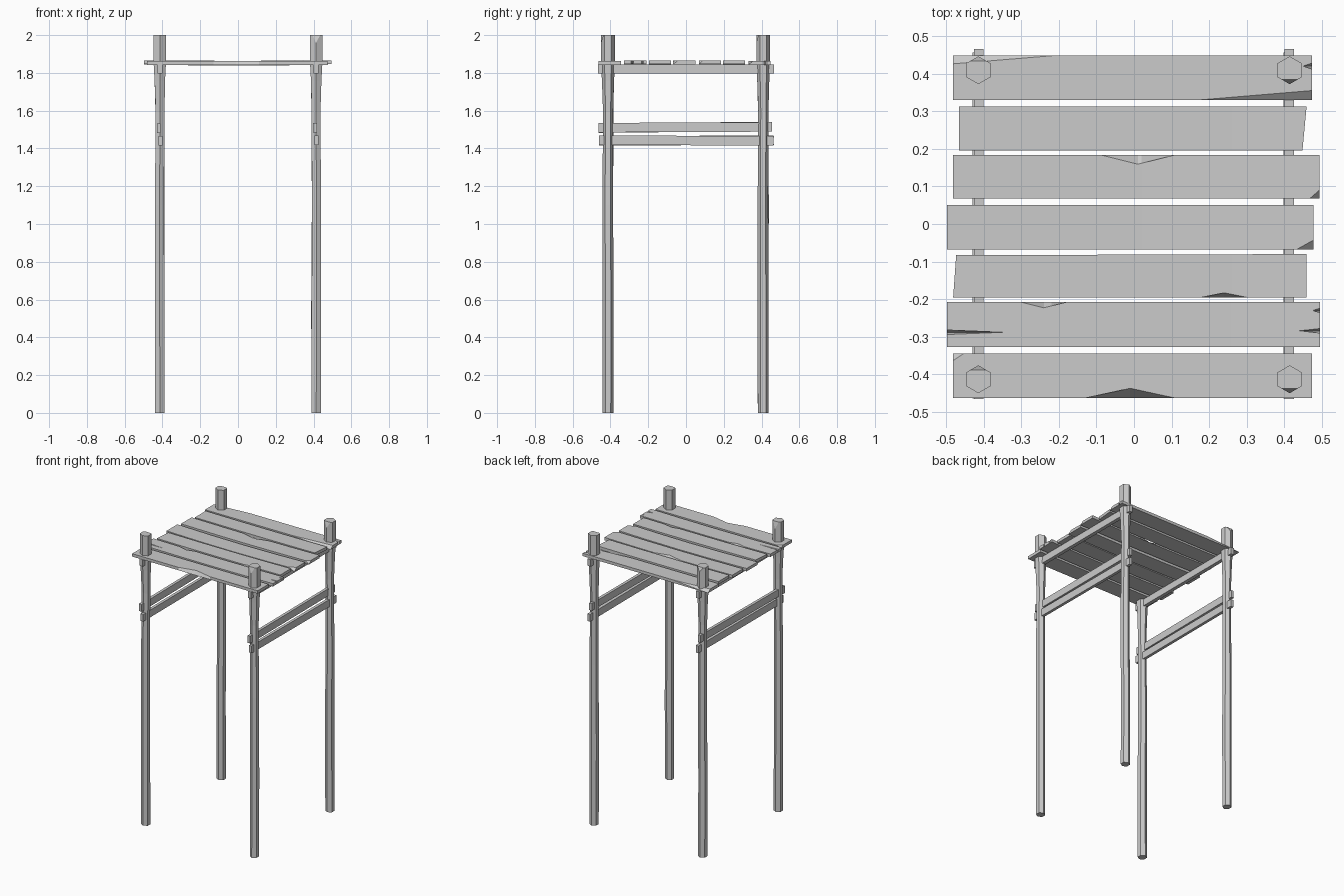
import bpy, bmesh, math, random
from mathutils import Vector, Matrix

if "Cube" in bpy.data.objects:
    bpy.data.objects.remove(bpy.data.objects["Cube"])

random.seed(4)


def to_object(name, bm):
    bmesh.ops.recalc_face_normals(bm, faces=bm.faces[:])
    me = bpy.data.meshes.new(name)
    bm.to_mesh(me)
    bm.free()
    ob = bpy.data.objects.new(name, me)
    bpy.context.collection.objects.link(ob)
    return ob


def loft(bm, rings):
    """Join equal-length rings of points with side faces and end caps."""
    loops = [[bm.verts.new(p) for p in r] for r in rings]
    n = len(loops[0])
    for a, b in zip(loops, loops[1:]):
        for i in range(n):
            j = (i + 1) % n
            bm.faces.new((a[i], a[j], b[j], b[i]))
    bm.faces.new(loops[0][::-1])
    bm.faces.new(loops[-1])


# Hexagonal posts, flared towards the top, each with a chipped top edge
PROFILE = [(0, .029), (.55, .029), (1.1, .028), (1.6, .027),
           (1.76, .032), (1.84, .037), (2.0, .037)]


def post(name, cx, cy, chip_dir, chip_drop):
    rings = []
    for z, r in PROFILE:
        wob = .002 if 0 < z < 1.7 else 0
        ox, oy = random.uniform(-wob, wob), random.uniform(-wob, wob)
        rings.append([(cx + ox + r * math.cos(math.radians(30 + 60 * k)),
                       cy + oy + r * math.sin(math.radians(30 + 60 * k)), z)
                      for k in range(6)])
    bm = bmesh.new()
    loft(bm, rings)
    a = math.radians(chip_dir)
    d = Vector((math.cos(a), math.sin(a), 0))
    edge = Vector((cx, cy, 2)) + d * .037
    bmesh.ops.bisect_plane(bm, geom=bm.verts[:] + bm.edges[:] + bm.faces[:],
                           plane_co=edge - Vector((0, 0, chip_drop)),
                           plane_no=d * chip_drop + Vector((0, 0, .012)),
                           clear_outer=True)
    bmesh.ops.holes_fill(bm, edges=[e for e in bm.edges if e.is_boundary])
    to_object(name, bm)


post("front_left_post", -.414, -.413, 90, .05)
post("front_right_post", .414, -.413, 270, .04)
post("back_left_post", -.414, .409, 90, .03)
post("back_right_post", .414, .409, 270, .04)


# Rails running front to back: under the deck, and a pair on each side
def rail(name, x, y, z, w, length, h, tilt):
    bm = bmesh.new()
    bmesh.ops.create_cube(bm, size=1, matrix=Matrix.Translation((x, y, z))
                          @ Matrix.Rotation(tilt, 4, 'X')
                          @ Matrix.Diagonal((w, length, h, 1)))
    to_object(name, bm)


for side, s in (("left", -1), ("right", 1)):
    rail(side + "_deck_rail", s * .413, 0, 1.820, .025, .93, .047, 0)
    rail(side + "_upper_rail", -.42 if s < 0 else .408, -.004, 1.512,
         .02, .92, .05, .009 if s < 0 else .004)
    rail(side + "_lower_rail", -.41 if s < 0 else .416, .002, 1.442,
         .02, .925, .05, .003 if s < 0 else -.004)


# Deck planks. Outline goes counterclockwise from the front left corner.
# notches: (edge, position, half width, depth); edge 0 front, 1 right, 2 back, 3 left
# chips: corner -> (length along the previous edge, length along the next edge)
def plank(name, corners, z, sag=0, notches=(), chips={}):
    pts = [Vector(c) for c in corners]
    top, bottom = [], []
    for e in range(4):
        a, b, prev = pts[e], pts[(e + 1) % 4], pts[e - 1]
        u = (b - a).normalized()
        inward = Vector((-u.y, u.x))
        if e in chips:
            back, ahead = chips[e]
            top += [a + (prev - a).normalized() * back, a + u * ahead]
            bottom += [a, a]
        else:
            top.append(a)
            bottom.append(a)
        axis = e % 2
        mine = [((p - a[axis]) / u[axis], hw, d) for k, p, hw, d in notches if k == e]
        for t, hw, d in sorted(mine):
            for off, depth in ((-hw, 0), (0, d), (hw, 0)):
                bottom.append(a + u * (t + off))
                top.append(a + u * (t + off) + inward * depth)
    bm = bmesh.new()
    loft(bm, [[(p.x, p.y, z) for p in bottom],
              [(p.x, p.y, z + .02) for p in top]])
    bmesh.ops.remove_doubles(bm, verts=bm.verts[:], dist=1e-5)
    if sag:
        for x in (-.22, .02, .26):
            bmesh.ops.bisect_plane(bm, geom=bm.verts[:] + bm.edges[:] + bm.faces[:],
                                   plane_co=(x, 0, 0), plane_no=(1, 0, 0))
        for v in bm.verts:
            v.co.z -= sag * max(0, 1 - (v.co.x / .47) ** 2)
    to_object(name, bm)


def box(x0, x1, y0, y1):
    return [(x0, y0), (x1, y0), (x1, y1), (x0, y1)]


plank("deck_plank_1", box(-.482, .474, -.463, -.344), 1.843,
      notches=[(0, -.01, .12, .026)], chips={3: (.03, .02)})
plank("deck_plank_2", box(-.498, .495, -.327, -.208), 1.846, .004,
      notches=[(3, -.288, .006, .15), (1, -.284, .006, .055),
               (1, -.23, .006, .02), (2, -.24, .06, .015)])
plank("deck_plank_3", [(-.481, -.195), (.459, -.195), (.459, -.08), (-.473, -.083)],
      1.846, .003, notches=[(0, .24, .06, .012)])
plank("deck_plank_4", box(-.497, .477, -.068, .05), 1.845, .007,
      chips={1: (.045, .025)})
plank("deck_plank_5", box(-.482, .493, .068, .184), 1.846, .004,
      notches=[(2, .01, .1, .025)], chips={1: (.025, .022)})
plank("deck_plank_6", [(-.465, .195), (.448, .195), (.459, .312), (-.465, .312)],
      1.846, .002)
plank("deck_plank_7", box(-.482, .474, .33, .448), 1.843,
      notches=[(1, .42, .008, .025)], chips={1: (.3, .025), 3: (.27, .022)})
